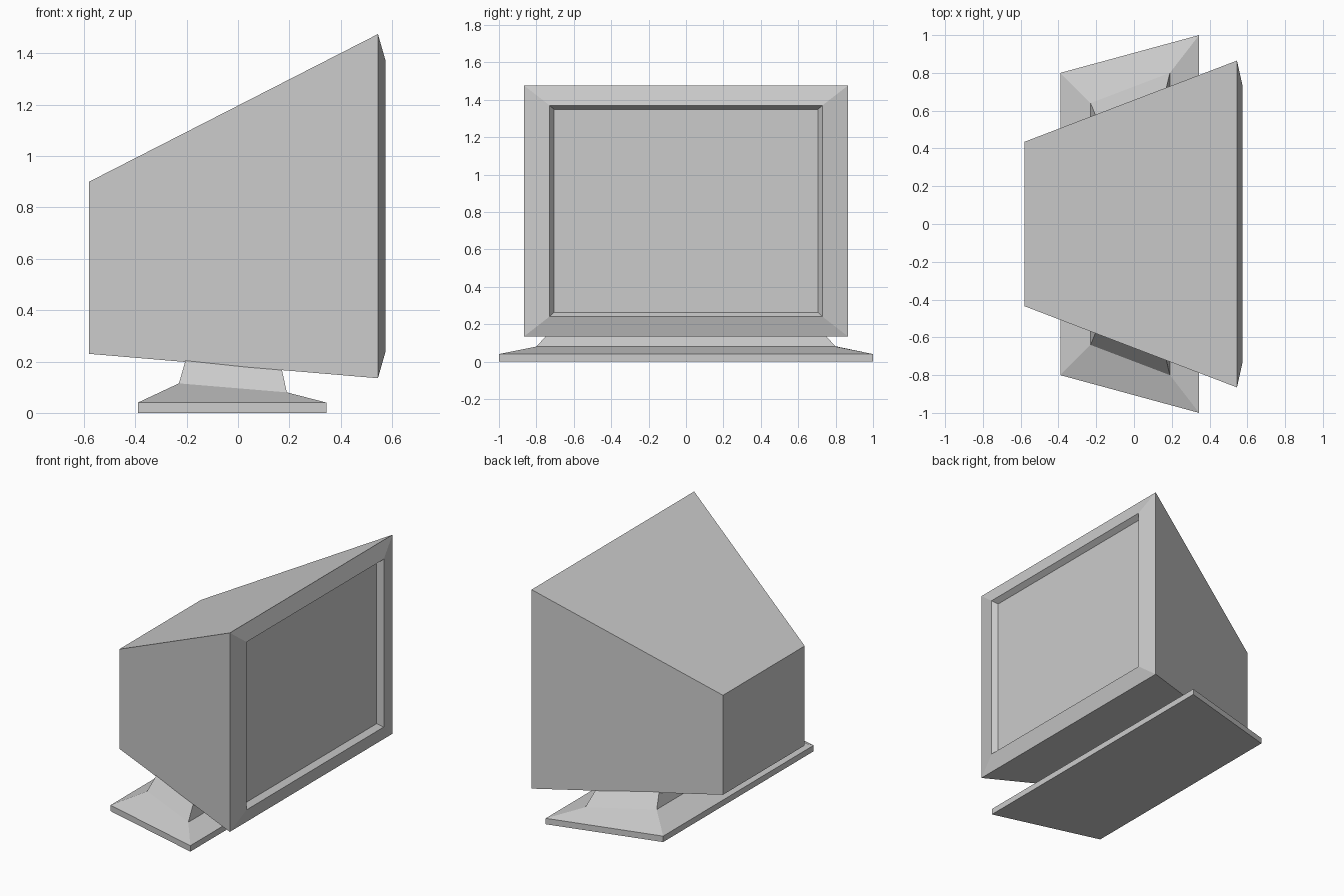
import bpy
import bmesh

cube = bpy.data.objects.get("Cube")
if cube:
    bpy.data.objects.remove(cube, do_unlink=True)

# One flat grey for everything
grey = bpy.data.materials.new("light_grey")
grey.use_nodes = True
GREY = (0.6, 0.6, 0.6, 1)
grey.diffuse_color = GREY
grey.node_tree.nodes["Principled BSDF"].inputs["Base Color"].default_value = GREY


def upright(x, half_width, bottom, top):
    """Rectangle facing the screen direction (+x)."""
    w = half_width
    return [(x, -w, bottom), (x, w, bottom), (x, w, top), (x, -w, top)]


def level(back, front):
    """Tapered four-sided outline; each end is (x, half width, z)."""
    (bx, bw, bz), (fx, fw, fz) = back, front
    return [(bx, -bw, bz), (fx, -fw, fz), (fx, fw, fz), (bx, bw, bz)]


def loft(name, rings):
    """Skin a series of four-point rings and cap both ends."""
    bm = bmesh.new()
    loops = [[bm.verts.new(p) for p in ring] for ring in rings]
    for a, b in zip(loops, loops[1:]):
        for i in range(4):
            j = (i + 1) % 4
            bm.faces.new((a[i], a[j], b[j], b[i]))
    bm.faces.new(loops[0][::-1])
    bm.faces.new(loops[-1])
    bmesh.ops.recalc_face_normals(bm, faces=bm.faces)
    mesh = bpy.data.meshes.new(name)
    bm.to_mesh(mesh)
    bm.free()
    mesh.materials.append(grey)
    obj = bpy.data.objects.new(name, mesh)
    bpy.context.collection.objects.link(obj)
    return obj


# Tapered housing, sloping bezel and recessed screen
loft("monitor_housing", [
    upright(-0.58, 0.435, 0.23, 0.90),
    upright(0.545, 0.865, 0.135, 1.475),
    upright(0.575, 0.73, 0.24, 1.37),
    upright(0.54, 0.705, 0.263, 1.348),
])

# Foot plate rising to a shoulder, then a neck ending inside the housing
loft("stand", [
    level((-0.39, 0.80, 0), (0.345, 1.0, 0)),
    level((-0.39, 0.80, 0.04), (0.345, 1.0, 0.04)),
    level((-0.23, 0.64, 0.115), (0.19, 0.80, 0.08)),
    level((-0.197, 0.56, 0.23), (0.166, 0.70, 0.19)),
])
